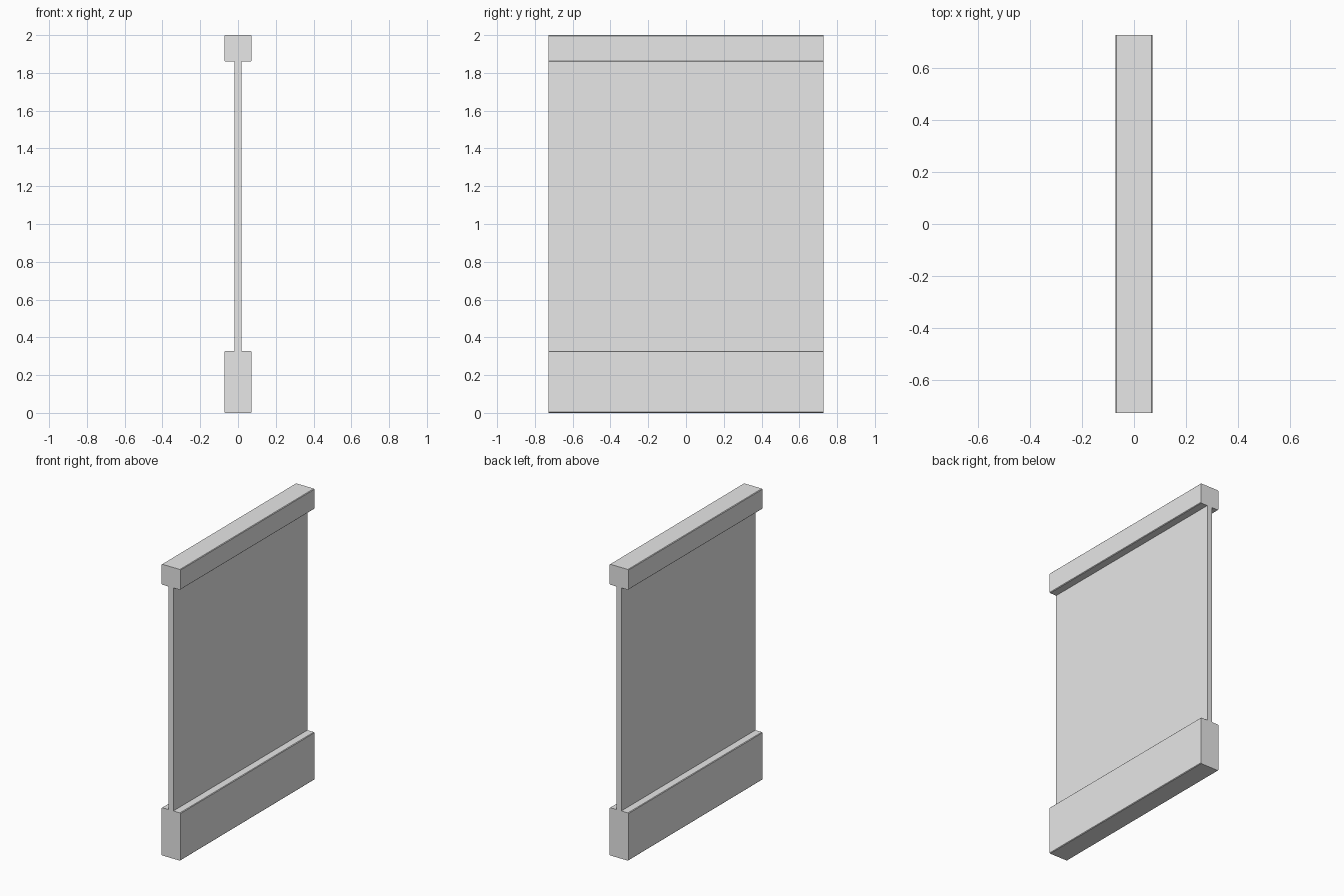
import bpy
import bmesh

cube = bpy.data.objects.get("Cube")
if cube:
    bpy.data.objects.remove(cube, do_unlink=True)

# One plain grey for every part
grey = bpy.data.materials.new("plain grey")
grey.use_nodes = True
colour = (0.8, 0.8, 0.8, 1)
grey.diffuse_color = colour
grey.node_tree.nodes["Principled BSDF"].inputs["Base Color"].default_value = colour

HALF_LENGTH = 0.727


def slab(name, half_width, bottom, top, chamfer=0):
    """Box running along y, with its lengthwise edges lightly chamfered."""
    bm = bmesh.new()
    bmesh.ops.create_cube(bm, size=2)
    for v in bm.verts:
        v.co.x *= half_width
        v.co.y *= HALF_LENGTH
        v.co.z = top if v.co.z > 0 else bottom
    if chamfer:
        long_edges = [e for e in bm.edges if abs(e.verts[0].co.y - e.verts[1].co.y) > 1]
        bmesh.ops.bevel(bm, geom=long_edges, offset=chamfer, segments=1, affect='EDGES')
    mesh = bpy.data.meshes.new(name)
    bm.to_mesh(mesh)
    bm.free()
    mesh.materials.append(grey)
    obj = bpy.data.objects.new(name, mesh)
    bpy.context.collection.objects.link(obj)


# Base rail, thin panel and top rail
slab("base_rail", 0.071, 0, 0.328, 0.004)
slab("panel", 0.018, 0.328, 1.86)
slab("top_rail", 0.071, 1.86, 2, 0.004)
